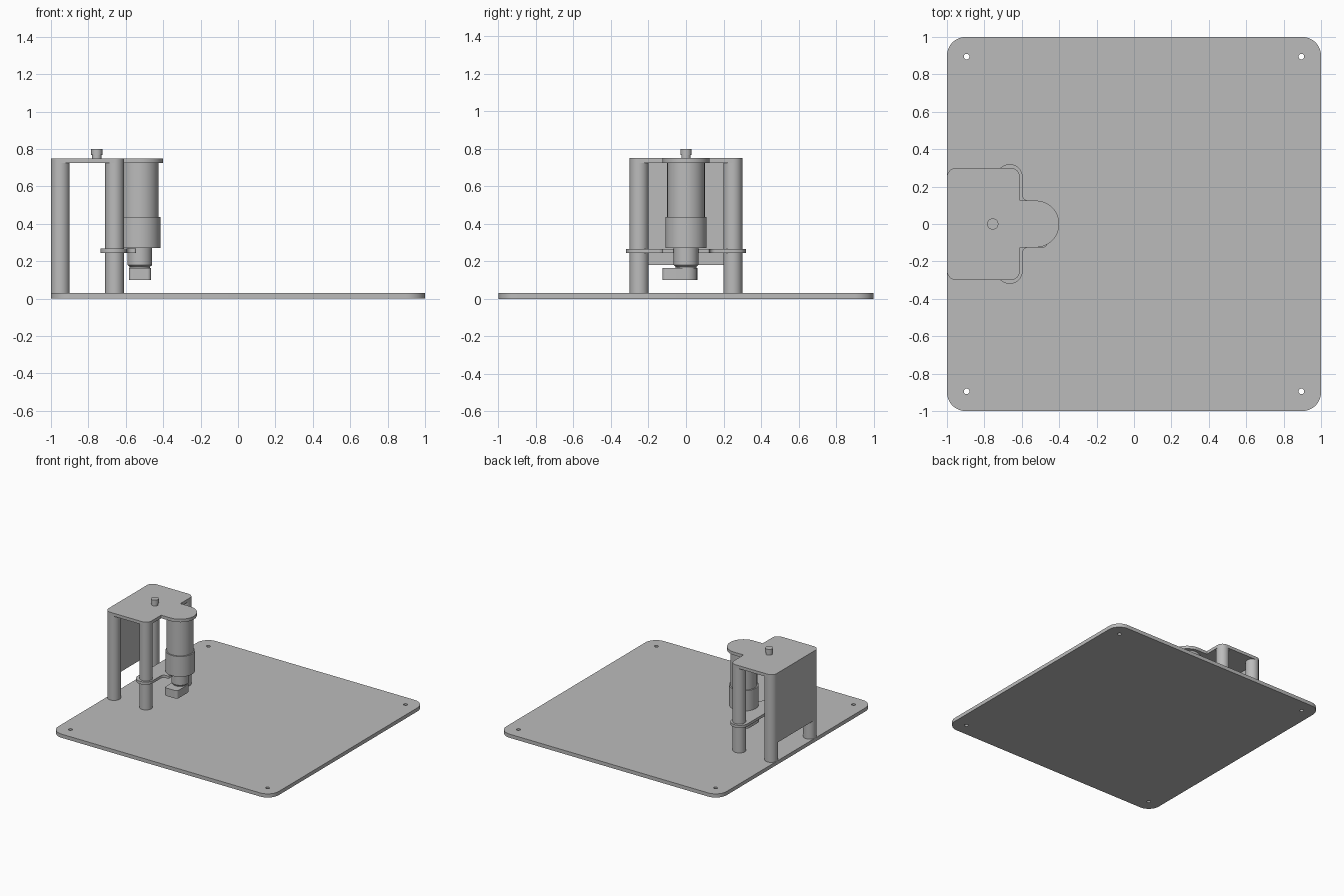
import bpy, bmesh, math
from mathutils import Vector

cube = bpy.data.objects.get("Cube")
if cube:
    bpy.data.objects.remove(cube, do_unlink=True)

grey = bpy.data.materials.new("plain grey")
grey.use_nodes = True
grey.diffuse_color = (0.5, 0.5, 0.5, 1)
grey.node_tree.nodes["Principled BSDF"].inputs["Base Color"].default_value = (0.5, 0.5, 0.5, 1)


def finish(name, bm):
    """Turn a bmesh into a clean object with smooth round sides."""
    bmesh.ops.remove_doubles(bm, verts=bm.verts, dist=0.0001)
    bmesh.ops.recalc_face_normals(bm, faces=bm.faces)
    mesh = bpy.data.meshes.new(name)
    bm.to_mesh(mesh)
    bm.free()
    mesh.materials.append(grey)
    obj = bpy.data.objects.new(name, mesh)
    bpy.context.collection.objects.link(obj)
    bpy.ops.object.select_all(action='DESELECT')
    obj.select_set(True)
    bpy.context.view_layer.objects.active = obj
    bpy.ops.object.shade_smooth_by_angle(angle=math.radians(35))
    return obj


def rounded(corners, steps=12):
    """Outline from (x, y, radius) corners, each replaced by a tangent arc."""
    out = []
    for i, (x, y, r) in enumerate(corners):
        p = Vector((x, y))
        u = (Vector(corners[i - 1][:2]) - p).normalized()
        v = (Vector(corners[(i + 1) % len(corners)][:2]) - p).normalized()
        if r == 0:
            out.append(p)
            continue
        half = u.angle(v) / 2
        tangent = r / math.tan(half)
        centre = p + (u + v).normalized() * r / math.sin(half)
        a, b = p + u * tangent - centre, p + v * tangent - centre
        start = math.atan2(a.y, a.x)
        sweep = (math.atan2(b.y, b.x) - start + math.pi) % math.tau - math.pi
        for k in range(steps + 1):
            t = start + sweep * k / steps
            q = centre + Vector((math.cos(t), math.sin(t))) * r
            if not out or (q - out[-1]).length > 0.0005:
                out.append(q)
    return out


def circle(x, y, r, n=24):
    return [Vector((x + r * math.cos(math.tau * k / n), y + r * math.sin(math.tau * k / n)))
            for k in range(n)]


def plate(name, loops, z0, z1):
    """Flat part: the first loop is the outline, the others are holes."""
    curve = bpy.data.curves.new(name + " outline", 'CURVE')
    curve.dimensions = '2D'
    curve.fill_mode = 'BOTH'
    curve.extrude = (z1 - z0) / 2
    for loop in loops:
        spline = curve.splines.new('POLY')
        spline.points.add(len(loop) - 1)
        for point, q in zip(spline.points, loop):
            point.co = (q.x, q.y, 0, 1)
        spline.use_cyclic_u = True
    temp = bpy.data.objects.new(name + " outline", curve)
    bpy.context.collection.objects.link(temp)
    graph = bpy.context.evaluated_depsgraph_get()
    mesh = bpy.data.meshes.new_from_object(temp.evaluated_get(graph))
    bm = bmesh.new()
    bm.from_mesh(mesh)
    bmesh.ops.translate(bm, verts=bm.verts, vec=(0, 0, (z0 + z1) / 2))
    bpy.data.objects.remove(temp, do_unlink=True)
    bpy.data.meshes.remove(mesh)
    return finish(name, bm)


def turned(name, x, y, profile, n=48):
    """Round part turned from a (radius, height) profile."""
    bm = bmesh.new()
    verts = [bm.verts.new((r, 0, z)) for r, z in profile]
    edges = [bm.edges.new(pair) for pair in zip(verts, verts[1:])]
    bmesh.ops.spin(bm, geom=verts + edges, cent=(0, 0, 0), axis=(0, 0, 1),
                   angle=math.tau, steps=n, use_duplicate=False)
    bmesh.ops.translate(bm, verts=bm.verts, vec=(x, y, 0))
    return finish(name, bm)


def mirrored(half):
    """Complete an outline that is symmetric front to back."""
    return half + [(x, -y, r) for x, y, r in reversed(half)]


BASE_TOP, DECK, TOP = 0.03, 0.725, 0.75
MOTOR_X = -0.525

# Base plate with four screw holes
holes = [circle(sx * 0.895, sy * 0.895, 0.015) for sx in (-1, 1) for sy in (-1, 1)]
plate("base_plate", [rounded(mirrored([(-1, -1, 0.1), (1, -1, 0.1)]))] + holes, 0, BASE_TOP)

# Four posts
for side, y in (("right", -0.25), ("left", 0.25)):
    for row, x in (("outer", -0.95), ("inner", -0.66)):
        turned(f"{row}_post_{y > 0 and 'back' or 'front'}", x, y,
               [(0, BASE_TOP), (0.05, BASE_TOP), (0.05, DECK), (0, DECK)])

# Top plate with a round tongue over the motor
plate("top_plate", [rounded(mirrored([
    (-1, -0.3, 0.05), (-0.61, -0.3, 0.05), (-0.61, -0.125, 0), (-0.4, -0.125, 0.125)]))], DECK, TOP)

# Upright panel between the outer posts
plate("side_panel", [rounded(mirrored([(-1, -0.25, 0), (-0.985, -0.25, 0)]))], 0.18, DECK)

# Lower bracket gripping the inner posts
plate("lower_bracket", [rounded(mirrored([
    (-0.735, -0.32, 0.07), (-0.595, -0.32, 0.07),
    (-0.595, -0.125, 0.03), (-0.545, -0.125, 0.01)]))], 0.245, 0.267)

# Motor, gearbox and output neck
turned("motor", MOTOR_X, 0, [
    (0, DECK), (0.1, DECK), (0.1, 0.437), (0.11, 0.437), (0.11, 0.27),
    (0.066, 0.27), (0.066, 0.18), (0.055, 0.17), (0.055, 0.165), (0, 0.165)])

# Offset crank block under the motor
plate("crank_block", [rounded([
    (-0.583, -0.125, 0.02), (-0.465, -0.125, 0.02),
    (-0.465, 0.06, 0.058), (-0.583, 0.06, 0.058)])], 0.1, 0.165)

# Knob on the top plate
turned("top_knob", -0.755, 0, [
    (0, TOP), (0.025, TOP), (0.025, 0.767), (0.03, 0.767), (0.03, 0.8), (0, 0.8)], 32)
